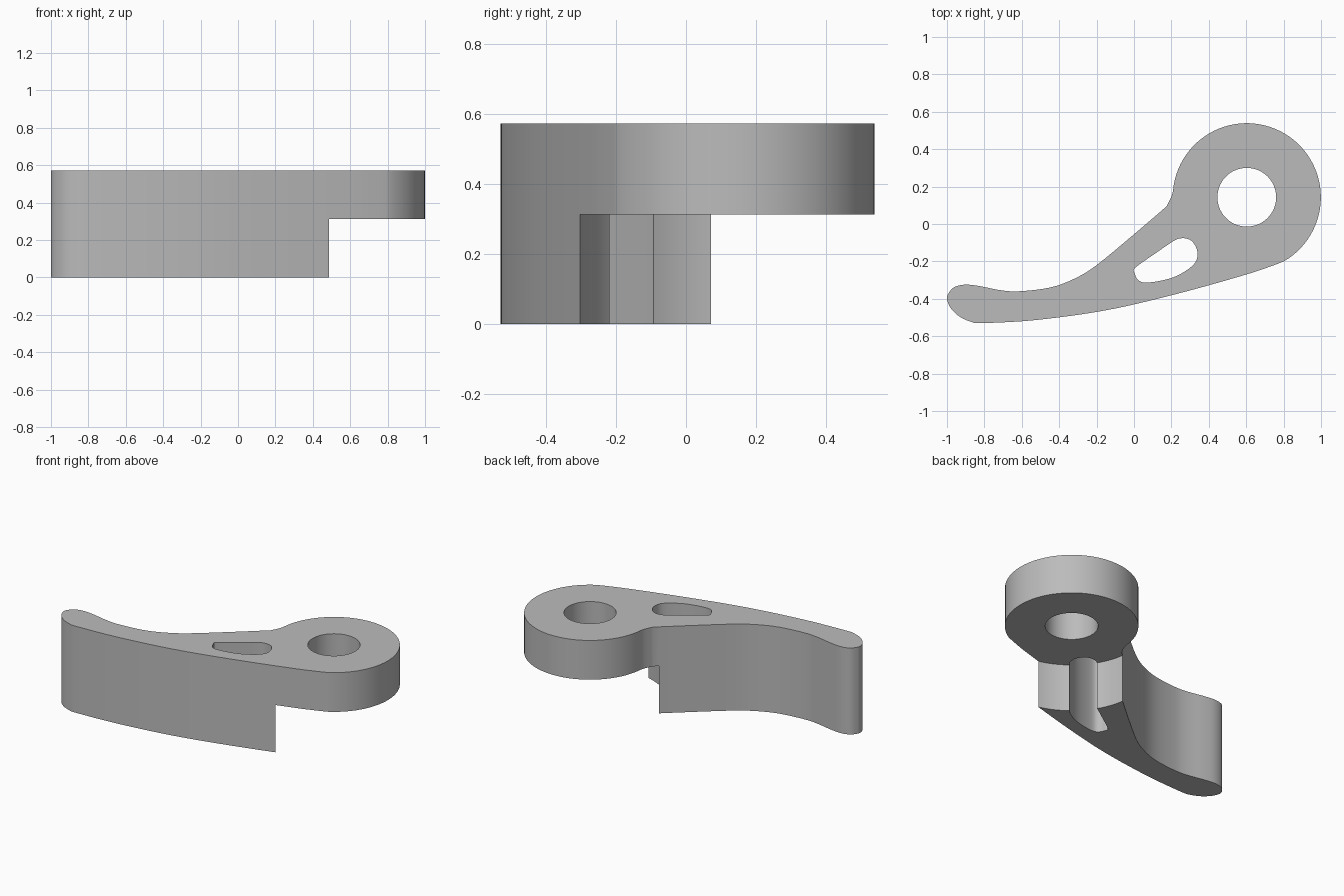
import bpy, bmesh, math
from mathutils import Vector

if "Cube" in bpy.data.objects:
    bpy.data.objects.remove(bpy.data.objects["Cube"], do_unlink=True)

HEIGHT, STEP = 0.573, 0.313
PIVOT, EYE_R, HOLE_R, RELIEF_R = Vector((0.603, 0.143)), 0.396, 0.157, 0.461

grey = bpy.data.materials.new("plain grey")
grey.use_nodes = True
grey.diffuse_color = (0.5, 0.5, 0.5, 1)
grey.node_tree.nodes["Principled BSDF"].inputs["Base Color"].default_value = (0.5, 0.5, 0.5, 1)


def arc(radius, start, end, count):
    """Points along an arc about the pivot, angles in degrees."""
    angles = [math.radians(start + (end - start) * i / count) for i in range(count + 1)]
    return [PIVOT + radius * Vector((math.cos(a), math.sin(a))) for a in angles]


def smooth(points, closed=False, steps=4):
    """Catmull-Rom curve through the points."""
    p = [Vector(q) for q in points]
    n = len(p)
    pick = (lambda i: p[i % n]) if closed else (lambda i: p[max(0, min(i, n - 1))])
    out = []
    for i in range(n if closed else n - 1):
        a, b, c, d = (pick(i + k) for k in (-1, 0, 1, 2))
        for s in range(steps):
            t = s / steps
            out.append(0.5 * (2 * b + (c - a) * t + (2 * a - 5 * b + 4 * c - d) * t * t
                              + (3 * b - a - 3 * c + d) * t ** 3))
    return out if closed else out + [p[-1]]


def prism(name, outline, low, high):
    bm = bmesh.new()
    base = bm.faces.new([bm.verts.new((q.x, q.y, low)) for q in outline])
    top = bmesh.ops.extrude_face_region(bm, geom=[base])
    verts = [g for g in top["geom"] if isinstance(g, bmesh.types.BMVert)]
    bmesh.ops.translate(bm, verts=verts, vec=(0, 0, high - low))
    bmesh.ops.recalc_face_normals(bm, faces=bm.faces)
    mesh = bpy.data.meshes.new(name)
    bm.to_mesh(mesh)
    bm.free()
    mesh.materials.append(grey)
    obj = bpy.data.objects.new(name, mesh)
    bpy.context.collection.objects.link(obj)
    return obj


# Lever outline: round eye, concave neck, back edge, rounded tip, front edge
eye = arc(EYE_R, -60, 170, 56)
neck = smooth([eye[-1], (0.203, 0.155), (0.175, 0.095)])
back = smooth([(0.175, 0.095), (0, -0.055), (-0.2, -0.22), (-0.32, -0.293), (-0.45, -0.34),
               (-0.62, -0.36), (-0.72, -0.353), (-0.82, -0.333), (-0.9, -0.324),
               (-0.96, -0.337), (-0.99, -0.368), (-1, -0.4), (-0.98, -0.45),
               (-0.93, -0.497), (-0.87, -0.523), (-0.82, -0.53), (-0.6, -0.52),
               (-0.4, -0.499), (-0.2, -0.47), (0, -0.43), (0.3, -0.355),
               (0.6, -0.27), (0.735, -0.225), eye[0]])
lever = prism("lever_body", eye + neck[1:] + back[1:-1], 0, HEIGHT)

# Cutters: pivot hole, teardrop slot and the round relief under the eye
slot = smooth([(0.005, -0.235), (0.11, -0.16), (0.215, -0.089), (0.258, -0.076),
               (0.3, -0.085), (0.328, -0.117), (0.34, -0.16), (0.328, -0.205),
               (0.285, -0.245), (0.215, -0.283), (0.135, -0.305), (0.055, -0.313),
               (0.02, -0.297), (0.003, -0.262)], closed=True)
cutters = [prism("pivot_hole_cutter", arc(HOLE_R, 0, 354, 59), -0.1, 1),
           prism("slot_cutter", slot, -0.1, 1),
           prism("relief_cutter", arc(RELIEF_R, 0, 356, 89), -0.1, STEP)]

bpy.ops.object.select_all(action="DESELECT")
lever.select_set(True)
bpy.context.view_layer.objects.active = lever
for cutter in cutters:
    cutter.hide_render = True
    mod = lever.modifiers.new(cutter.name, "BOOLEAN")
    mod.operation, mod.solver, mod.object = "DIFFERENCE", "EXACT", cutter
    bpy.ops.object.modifier_apply(modifier=mod.name)
    bpy.data.objects.remove(cutter, do_unlink=True)

bpy.ops.object.shade_smooth_by_angle(angle=math.radians(30))
